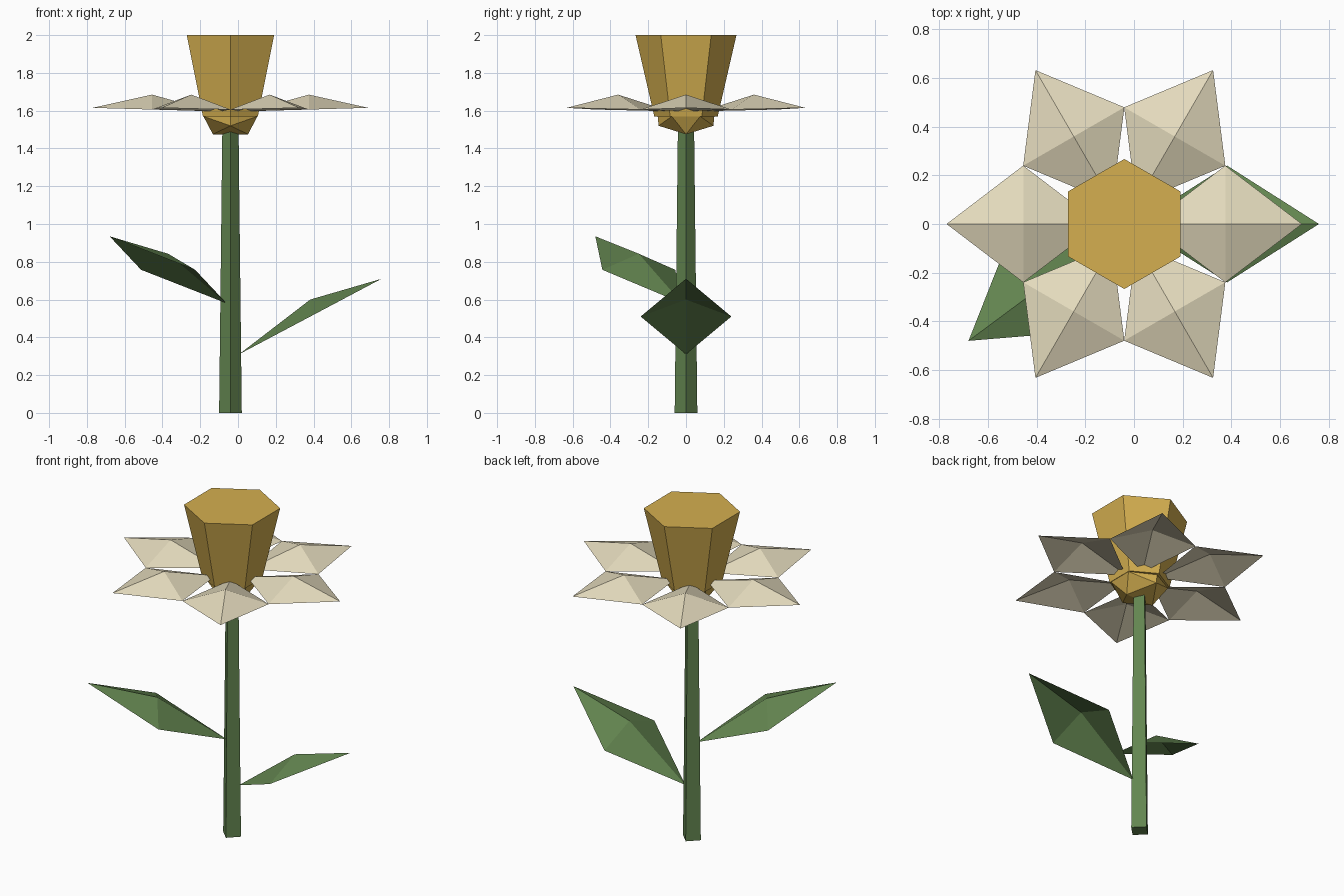
import bpy
import bmesh
from math import cos, sin, radians
from mathutils import Vector

cube = bpy.data.objects.get("Cube")
if cube:
    bpy.data.objects.remove(cube, do_unlink=True)

AXIS_X = -0.04  # the stem stands slightly off centre


def make_material(name, rgb):
    mat = bpy.data.materials.new(name)
    mat.use_nodes = True
    mat.diffuse_color = (*rgb, 1)
    mat.node_tree.nodes["Principled BSDF"].inputs["Base Color"].default_value = (*rgb, 1)
    return mat


green = make_material("leaf green", (0.125, 0.235, 0.08))
cream = make_material("petal cream", (0.78, 0.71, 0.51))
gold = make_material("trumpet gold", (0.66, 0.43, 0.08))


def finish(bm, name, mat):
    mesh = bpy.data.meshes.new(name)
    bm.to_mesh(mesh)
    bm.free()
    mesh.materials.append(mat)
    obj = bpy.data.objects.new(name, mesh)
    bpy.context.collection.objects.link(obj)
    return obj


def ring(bm, sides, radius, z, start=90):
    """Regular ring of vertices around the stem axis."""
    angles = [radians(start + 360 * i / sides) for i in range(sides)]
    return [bm.verts.new((AXIS_X + radius * cos(a), radius * sin(a), z)) for a in angles]


def prism(name, sides, bottom, top, mat):
    """Tapered closed prism between two (radius, z) rings."""
    bm = bmesh.new()
    low, high = ring(bm, sides, *bottom), ring(bm, sides, *top)
    for i in range(sides):
        j = (i + 1) % sides
        bm.faces.new((low[i], low[j], high[j], high[i]))
    bm.faces.new(low[::-1])
    bm.faces.new(high)
    return finish(bm, name, mat)


def folded_blade(name, base, tip, half_width, rise, mat):
    """Kite-shaped sheet of four triangles, raised in the middle."""
    base, tip = Vector(base), Vector(tip)
    middle = (base + tip) / 2
    side = Vector((0, 0, 1)).cross(tip - base).normalized() * half_width
    bm = bmesh.new()
    outline = [bm.verts.new(p) for p in (base, middle - side, tip, middle + side)]
    peak = bm.verts.new(middle + Vector((0, 0, rise)))
    for i in range(4):
        bm.faces.new((outline[i], outline[(i + 1) % 4], peak))
    return finish(bm, name, mat)


# Stem and trumpet
prism("stem", 4, (0.06, 0), (0.043, 1.5), green)
prism("trumpet", 6, (0.168, 1.57), (0.267, 2.0), gold)

# Faceted cup below the trumpet, ending in a short ridge
bm = bmesh.new()
for v in ring(bm, 6, 0.15, 1.57):
    v.co.x = AXIS_X + (v.co.x - AXIS_X) * 1.1
for s in (-1, 1):
    bm.verts.new((AXIS_X + s * 0.093, 0, 1.475))
    bm.verts.new((AXIS_X, s * 0.145, 1.52))
bmesh.ops.convex_hull(bm, input=bm.verts[:])
finish(bm, "flower_base", gold)

# Six petals around the trumpet
for i in range(6):
    a = radians(60 * i)
    folded_blade(f"petal_{i + 1}",
                 (AXIS_X + 0.1 * cos(a), 0.1 * sin(a), 1.597),
                 (AXIS_X + 0.73 * cos(a), 0.73 * sin(a), 1.615),
                 0.24, 0.079, cream)

# Two leaves on the stem
folded_blade("left_leaf", (0.005, 0, 0.31), (0.76, 0, 0.71), 0.24, 0.09, green)
folded_blade("right_leaf", (-0.06, -0.02, 0.58), (-0.68, -0.48, 0.935), 0.24, 0.085, green)
